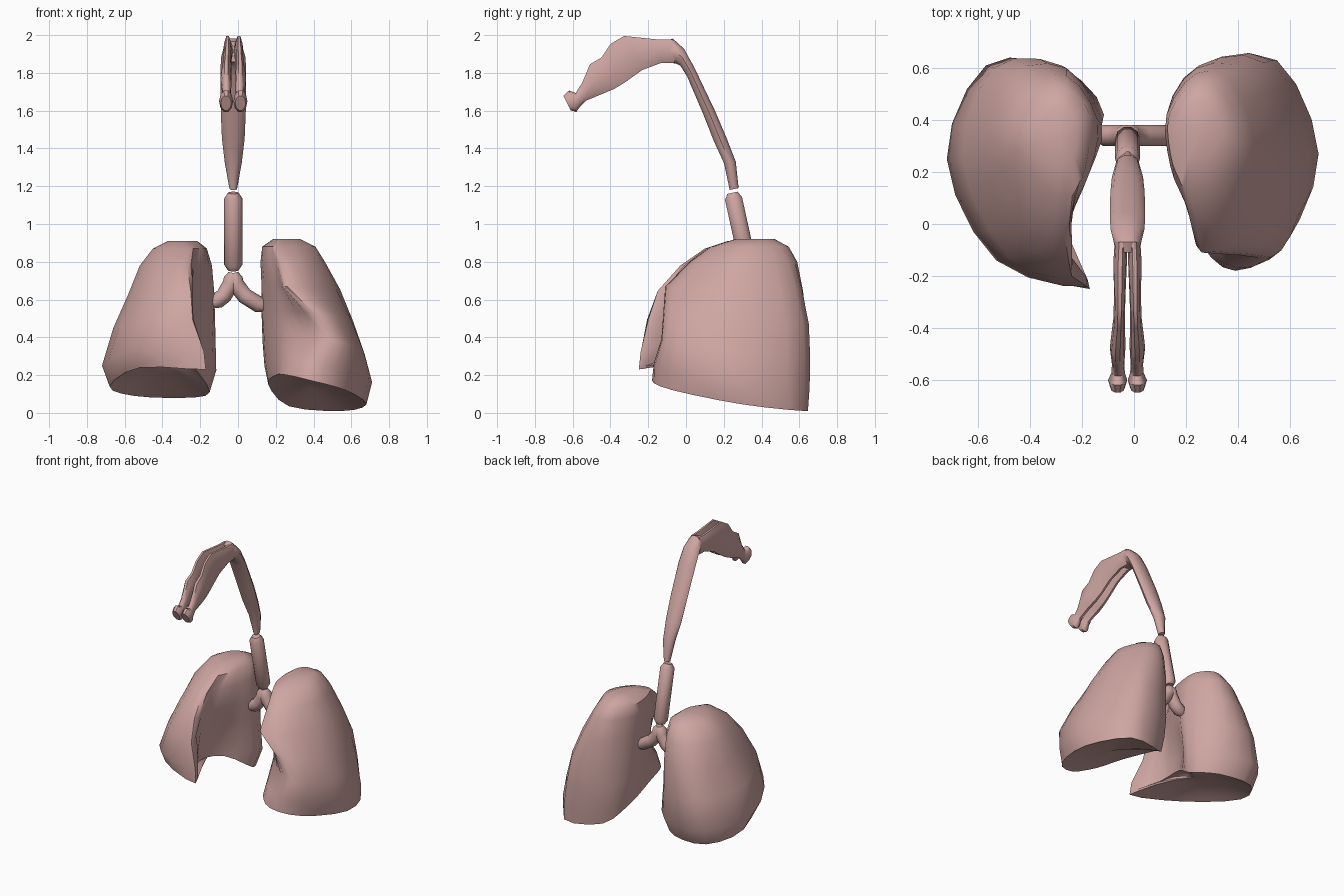
import bpy, bmesh, math
from mathutils import Vector

mat = bpy.data.materials.new("tissue")
mat.diffuse_color = (0.62, 0.38, 0.36, 1)


def loft(name, rings):
    """Skin a list of equal-length point rings and close both ends."""
    bm = bmesh.new()
    vs = [[bm.verts.new(p) for p in r] for r in rings]
    n = len(rings[0])
    for a, b in zip(vs, vs[1:]):
        for i in range(n):
            j = (i + 1) % n
            bm.faces.new((a[i], a[j], b[j], b[i]))
    for end, ring in ((vs[0], rings[0]), (vs[-1], rings[-1])):
        c = bm.verts.new(sum((Vector(p) for p in ring), Vector()) / n)
        for i in range(n):
            bm.faces.new((end[i], end[(i + 1) % n], c))
    bmesh.ops.recalc_face_normals(bm, faces=bm.faces)
    me = bpy.data.meshes.new(name)
    bm.to_mesh(me)
    bm.free()
    me.materials.append(mat)
    ob = bpy.data.objects.new(name, me)
    bpy.context.collection.objects.link(ob)
    bpy.ops.object.select_all(action='DESELECT')
    ob.select_set(True)
    bpy.context.view_layer.objects.active = ob
    bpy.ops.object.shade_smooth_by_angle(angle=math.radians(45))
    return ob


def ellipse(c, u, v, n=10):
    return [Vector(c) + Vector(u) * math.cos(2 * math.pi * i / n)
            + Vector(v) * math.sin(2 * math.pi * i / n) for i in range(n)]


def smooth_loop(pts, k=3):
    """Closed Catmull-Rom loop through the key points."""
    out, n = [], len(pts)
    for i in range(n):
        a, b, c, d = (Vector(pts[(i + o) % n]) for o in (-1, 0, 1, 2))
        for s in range(k):
            t = s / k
            out.append(0.5 * (2 * b + (c - a) * t + (2 * a - 5 * b + 4 * c - d) * t * t
                              + (3 * b - a - 3 * c + d) * t ** 3))
    return out


def lung(name, rim, levels, dome):
    """Stacked outlines (front tip, medial x2, back x2, lateral x2, front side).
    rim gives the base height at each of the eight key points."""
    rings = []
    z0, z1 = levels[0][0], levels[-1][0]
    for z, *c in levels:
        w = max(0, 1 - (z - z0) / (z1 - z0) * 1.3)
        rings.append(smooth_loop([(x, y, z + w * (r - z0))
                                  for x, y, r in zip(c[::2], c[1::2], rim)]))
    # hollow dome under the base
    base = rings[0]
    mid = sum(base, Vector()) / len(base)
    for s, rise in ((0.88, 0.25), (0.6, 0.75), (0.3, 1)):
        rings.insert(0, [mid.lerp(p, s) + Vector((0, 0, rise * dome)) for p in base])
    loft(name, rings)


lung("lung_a", (.23, .29, .25, .11, .08, .09, .14, .24), [
    (.14, -.17, -.25, -.28, -.06, -.24, .18, -.15, .39, -.28, .54, -.55, .55, -.68, .30, -.52, -.10),
    (.25, -.18, -.24, -.28, -.05, -.24, .20, -.115, .42, -.28, .60, -.57, .61, -.72, .25, -.53, -.14),
    (.45, -.24, -.20, -.28, -.03, -.21, .20, -.12, .40, -.28, .61, -.54, .60, -.66, .25, -.48, -.13),
    (.63, -.25, -.15, -.25, .00, -.17, .20, -.125, .38, -.26, .60, -.48, .57, -.58, .28, -.45, -.05),
    (.78, -.27, -.03, -.23, .08, -.17, .20, -.14, .40, -.26, .57, -.44, .52, -.52, .30, -.42, .06),
    (.87, -.26, .10, -.21, .16, -.18, .25, -.17, .42, -.26, .52, -.38, .48, -.45, .33, -.38, .18),
    (.91, -.28, .22, -.24, .25, -.22, .30, -.22, .38, -.27, .44, -.33, .42, -.37, .35, -.34, .26),
], 0.06)

lung("lung_b", (.17, .20, .20, .15, .035, .01, .045, .12), [
    (.09, .39, -.18, .26, -.08, .20, .12, .16, .42, .27, .58, .55, .63, .68, .30, .57, -.07),
    (.20, .40, -.17, .28, -.06, .20, .12, .14, .42, .26, .60, .55, .63, .71, .27, .58, -.08),
    (.34, .48, -.13, .30, .00, .20, .15, .13, .42, .25, .61, .53, .63, .67, .27, .60, -.05),
    (.50, .40, -.12, .27, .03, .18, .17, .125, .42, .25, .61, .50, .62, .61, .27, .53, -.03),
    (.66, .26, -.11, .22, .03, .16, .20, .125, .42, .24, .60, .44, .58, .54, .28, .42, -.02),
    (.80, .24, .02, .19, .10, .14, .22, .125, .42, .24, .58, .38, .54, .46, .30, .37, .08),
    (.88, .21, .13, .17, .18, .14, .27, .135, .42, .23, .54, .34, .50, .41, .32, .33, .17),
    (.92, .24, .26, .21, .29, .19, .34, .19, .42, .24, .47, .31, .44, .33, .36, .30, .28),
], 0.04)

CX = -0.025  # midline of the airway


def side_tube(name, secs):
    """Tube in side profile: (x, upper y z, lower y z, half width)."""
    rings = []
    for x, y1, z1, y2, z2, w in secs:
        c = (x, (y1 + y2) / 2, (z1 + z2) / 2)
        rings.append(ellipse(c, (w, 0, 0), (0, (y1 - y2) / 2, (z1 - z2) / 2)))
    loft(name, rings)


# paired nasal passages with nostril tips
nose = [(.038, -.65, 1.68, -.61, 1.60, .028), (.038, -.62, 1.71, -.58, 1.59, .037),
        (.036, -.585, 1.695, -.56, 1.62, .026), (.036, -.55, 1.75, -.53, 1.65, .024),
        (.038, -.51, 1.85, -.44, 1.685, .030), (.035, -.45, 1.885, -.38, 1.71, .026),
        (.032, -.40, 1.96, -.32, 1.745, .022),
        (.030, -.33, 2.0, -.23, 1.81, .022), (.028, -.15, 1.98, -.13, 1.85, .026),
        (.025, -.07, 1.98, -.06, 1.85, .024)]
for side, tag in ((-1, "a"), (1, "b")):
    side_tube("nasal_passage_" + tag, [(CX + side * s[0], *s[1:]) for s in nose])

# throat
side_tube("throat", [(CX, *s) for s in (
    (-.11, 1.97, -.11, 1.855, .045), (-.07, 1.985, -.05, 1.845, .055),
    (-.01, 1.93, -.03, 1.835, .065), (.045, 1.83, .005, 1.78, .068),
    (.155, 1.60, .09, 1.58, .066), (.215, 1.46, .145, 1.44, .060),
    (.265, 1.33, .20, 1.32, .045), (.28, 1.19, .23, 1.18, .02))])


def round_tube(name, path, r):
    """Round tube along a path with chamfered ends."""
    p = [Vector(q) for q in path]
    d0, d1 = (p[1] - p[0]).normalized(), (p[-1] - p[-2]).normalized()
    pts = [p[0], p[0] + d0 * .03] + p[1:-1] + [p[-1] - d1 * .03, p[-1]]
    rings = []
    for i, q in enumerate(pts):
        d = (pts[min(i + 1, len(pts) - 1)] - pts[max(i - 1, 0)]).normalized()
        u = d.cross(Vector((0, 1, 0))).normalized()
        s = r * (.6 if i in (0, len(pts) - 1) else 1)
        rings.append(ellipse(q, u * s, d.cross(u) * s))
    loft(name, rings)


# windpipe and its two branches
round_tube("windpipe", [(CX, .245, 1.165), (CX, .335, .755)], .048)
round_tube("bronchus_a", [(CX, .34, .74), (-.04, .34, .68), (-.075, .34, .62), (-.135, .34, .575)], .043)
round_tube("bronchus_b", [(CX, .34, .74), (-.01, .34, .68), (.035, .34, .62), (.14, .34, .555)], .043)
